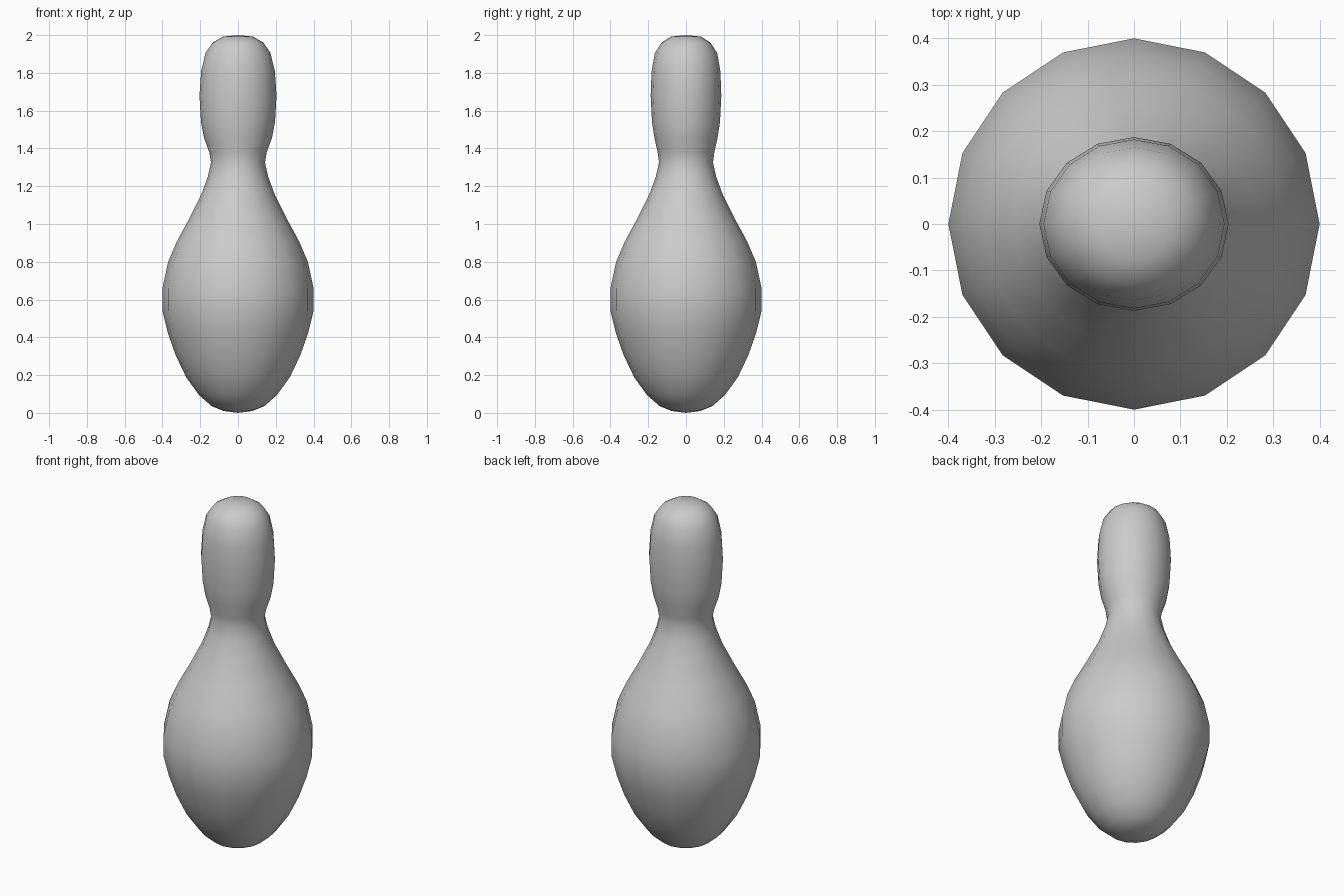
import bpy, bmesh
from math import sin, cos, pi

if "Cube" in bpy.data.objects:
    bpy.data.objects.remove(bpy.data.objects["Cube"])

SIDES = 16
# Profile rings: x radius, y radius, height
RINGS = [
    (.075, .075, .01), (.14, .14, .036), (.207, .207, .095), (.275, .275, .19),
    (.33, .33, .305), (.372, .372, .425), (.40, .40, .54), (.40, .40, .66),
    (.37, .37, .80), (.325, .325, .905), (.26, .26, 1.025), (.195, .195, 1.155),
    (.16, .16, 1.25), (.143, .143, 1.325), (.152, .15, 1.38), (.18, .167, 1.455),
    (.196, .18, 1.54), (.204, .187, 1.68), (.195, .182, 1.81), (.172, .165, 1.905),
    (.135, .13, 1.96), (.08, .08, 1.992),
]

# Pin body: stacked rings bridged into a lathe shape
bm = bmesh.new()
loops = []
for rx, ry, z in RINGS:
    loops.append([bm.verts.new((rx * cos(2 * pi * i / SIDES), ry * sin(2 * pi * i / SIDES), z))
                  for i in range(SIDES)])
bottom, top = bm.verts.new((0, 0, 0)), bm.verts.new((0, 0, 2))
for i in range(SIDES):
    j = (i + 1) % SIDES
    for a, b in zip(loops, loops[1:]):
        bm.faces.new((a[i], a[j], b[j], b[i]))
    # Rounded end caps
    bm.faces.new((bottom, loops[0][j], loops[0][i]))
    bm.faces.new((top, loops[-1][i], loops[-1][j]))
for f in bm.faces:
    f.smooth = True

mesh = bpy.data.meshes.new("bowling_pin")
bm.to_mesh(mesh)
bm.free()
bpy.context.collection.objects.link(bpy.data.objects.new("bowling_pin", mesh))
